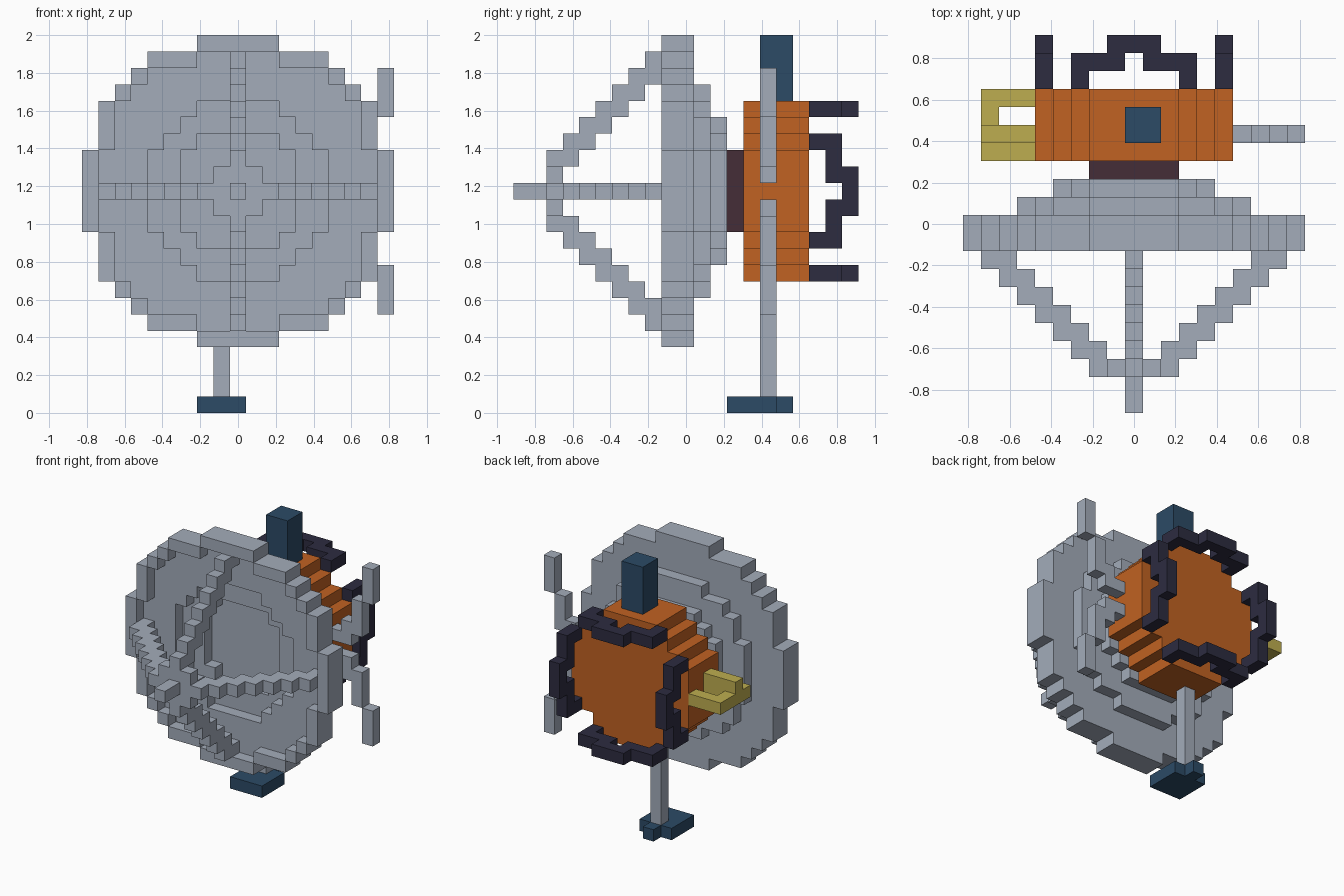
import bpy, bmesh

if "Cube" in bpy.data.objects:
    bpy.data.objects.remove(bpy.data.objects["Cube"], do_unlink=True)

V = 2 / 23          # edge of one block
MID = 13            # height index of the dish axis


def material(name, rgb):
    m = bpy.data.materials.new(name)
    m.use_nodes = True
    m.diffuse_color = (*rgb, 1)
    bsdf = m.node_tree.nodes["Principled BSDF"]
    bsdf.inputs["Base Color"].default_value = (*rgb, 1)
    bsdf.inputs["Roughness"].default_value = 0.8
    return m


grey = material("light grey", (0.366, 0.413, 0.491))
orange = material("orange", (0.533, 0.122, 0.016))
blue = material("navy blue", (0.025, 0.069, 0.133))
dark = material("dark violet", (0.026, 0.025, 0.051))
yellow = material("mustard yellow", (0.515, 0.423, 0.080))
maroon = material("dark maroon", (0.060, 0.027, 0.039))


def box(x0, x1, y0, y1, z0, z1):
    """Blocks in an inclusive index range."""
    return {(x, y, z) for x in range(x0, x1 + 1)
            for y in range(y0, y1 + 1) for z in range(z0, z1 + 1)}


def disc(widths, y0, y1):
    """Round plate; widths are half-widths of the rows from the middle out."""
    cells = set()
    for d, w in enumerate(widths):
        for s in (-1, 1):
            cells |= box(-w, w, y0, y1, MID + s * d, MID + s * d)
    return cells


def quarter_turns(profile):
    """Repeat (x, y, z offset) blocks four times around the dish axis."""
    cells = set()
    for x, y, z in profile:
        for _ in range(4):
            cells.add((x, y, MID + z))
            x, z = -z, x
    return cells


def flip_z(cells):
    return cells | {(x, y, 2 * MID - z) for x, y, z in cells}


def build(name, cells, mat):
    """Outer skin of a set of blocks."""
    bm = bmesh.new()
    verts = {}

    def vert(p):
        if p not in verts:
            verts[p] = bm.verts.new(((p[0] - 0.5) * V, (p[1] - 10.5) * V, p[2] * V))
        return verts[p]

    for c in sorted(cells):
        for a in range(3):
            for s in (0, 1):
                n = list(c)
                n[a] += 2 * s - 1
                if tuple(n) in cells:
                    continue
                quad = []
                for u, w in ((0, 0), (1, 0), (1, 1), (0, 1)):
                    p = list(c)
                    p[a] += s
                    p[(a + 1) % 3] += u
                    p[(a + 2) % 3] += w
                    quad.append(vert(tuple(p)))
                bm.faces.new(quad if s else quad[::-1])
    mesh = bpy.data.meshes.new(name)
    bm.to_mesh(mesh)
    bm.free()
    mesh.materials.append(mat)
    obj = bpy.data.objects.new(name, mesh)
    bpy.context.collection.objects.link(obj)
    return obj


# Dish: stepped bowl, open to the front
R9 = (9, 9, 9, 8, 8, 8, 7, 6, 5, 2)
R8 = (8, 8, 8, 7, 7, 7, 6, 5, 2)
R6 = (6, 6, 6, 5, 5, 4, 2)
R5 = (5, 5, 5, 4, 3, 2)
R4 = (4, 4, 4, 3, 2)
R3 = (3, 3, 3, 2)
dish = disc(R9, 9, 9) - disc(R8, 9, 9)
dish |= disc(R9, 10, 10) - disc(R5, 10, 10)
dish |= disc(R6, 11, 11) - disc(R3, 11, 11)
dish |= disc(R4, 12, 12)
build("dish", dish, grey)

# Four stepped struts meeting at the receiver tip
struts = [(0, j, h) for j in range(2, 9) for h in (j - 1, j)] + [(0, 9, 8)]
build("struts", quarter_turns(struts), grey)
build("receiver_tip", box(0, 0, 0, 1, MID, MID) | box(-1, 1, 2, 2, MID - 1, MID + 1), grey)

# Mount and round body
build("dish_mount", box(-2, 2, 13, 13, MID - 2, MID + 2), maroon)
build("body", disc(R5, 14, 17), orange)

# Four stepped handles around the back
handle = [(x * s, y, 5) for s in (-1, 1)
          for x, y in ((3, 18), (3, 19), (2, 19), (1, 19), (1, 20), (0, 20))]
build("back_handles", quarter_turns(handle), dark)

# Forked antenna on the left side
prong = box(6, 7, 15, 15, 14, 14) | box(8, 8, 15, 15, 15, 17) | box(9, 9, 15, 15, 18, 20)
prong |= box(7, 7, 15, 15, 15, 15)
build("side_antenna", flip_z(prong), grey)

# Clasp on the right side
clasp = box(-8, -6, 14, 14, 13, 13) | box(-8, -6, 15, 15, 13, 14)
clasp |= box(-8, -6, 17, 17, 13, 13) | box(-8, -8, 16, 16, 13, 13)
build("side_clasp", clasp, yellow)

# Chimney, leg and foot
build("top_post", box(0, 1, 15, 16, 19, 22), blue)
build("leg", box(-1, -1, 15, 15, 1, 7), grey)
build("foot", box(-2, 0, 13, 15, 0, 0) | box(-1, -1, 16, 16, 0, 0), blue)
